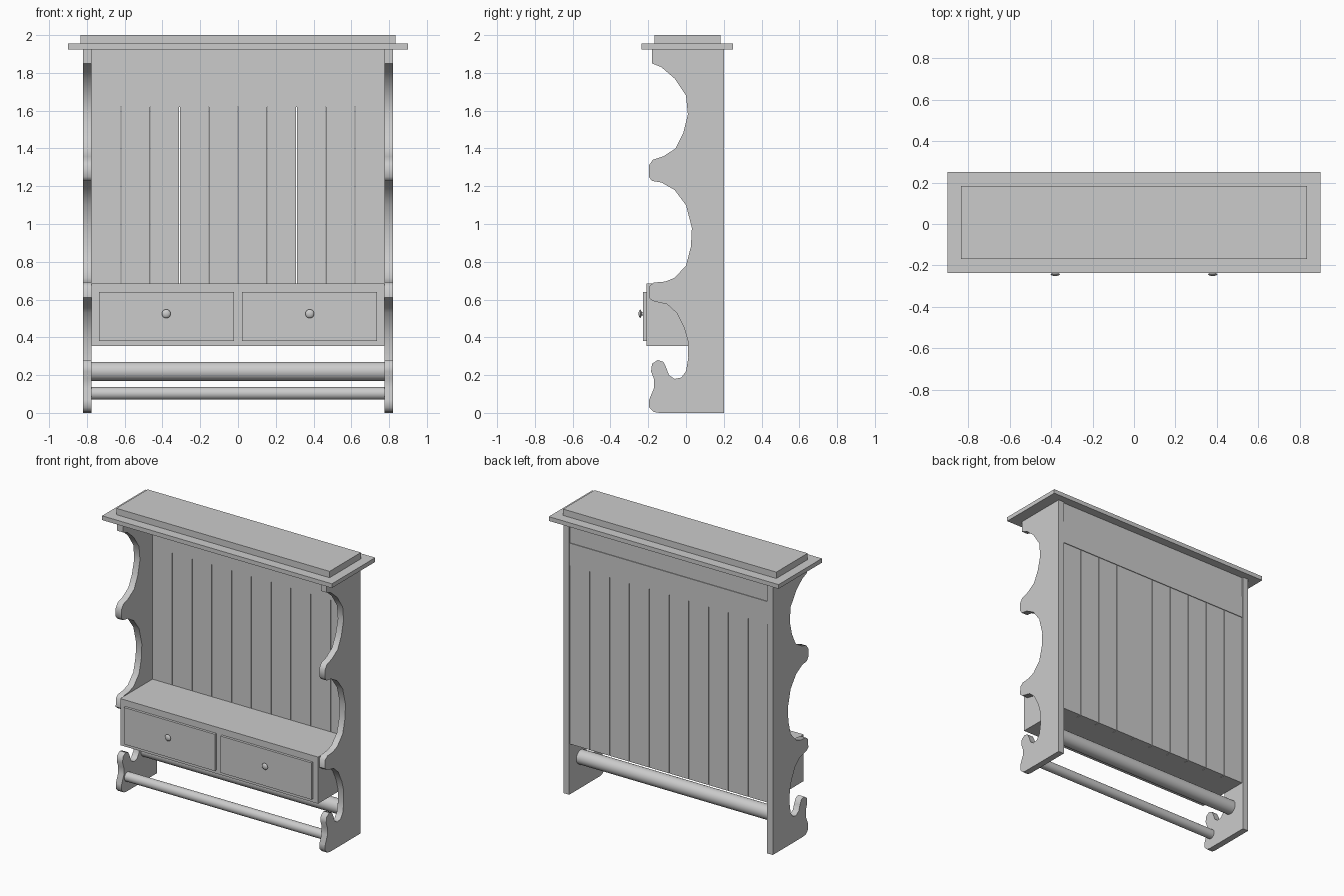
import bpy, bmesh, math
from mathutils import Matrix

if "Cube" in bpy.data.objects:
    bpy.data.objects.remove(bpy.data.objects["Cube"])


def finish(name, bm, smooth=None):
    bmesh.ops.recalc_face_normals(bm, faces=bm.faces)
    me = bpy.data.meshes.new(name)
    bm.to_mesh(me)
    bm.free()
    if smooth:
        me.shade_smooth()
        me.set_sharp_from_angle(angle=math.radians(smooth))
    ob = bpy.data.objects.new(name, me)
    bpy.context.collection.objects.link(ob)
    return ob


def box(name, x0, x1, y0, y1, z0, z1):
    bm = bmesh.new()
    m = Matrix.Translation(((x0 + x1) / 2, (y0 + y1) / 2, (z0 + z1) / 2)) \
        @ Matrix.Diagonal((x1 - x0, y1 - y0, z1 - z0, 1))
    bmesh.ops.create_cube(bm, size=1, matrix=m)
    return finish(name, bm)


def rod(name, y, z, r, half):
    bm = bmesh.new()
    m = Matrix.Translation((0, y, z)) @ Matrix.Rotation(math.pi / 2, 4, 'Y')
    bmesh.ops.create_cone(bm, cap_ends=True, segments=32, radius1=r, radius2=r,
                          depth=2 * half, matrix=m)
    return finish(name, bm, 40)


def extrude_x(name, profile, x0, x1):
    bm = bmesh.new()
    face = bm.faces.new([bm.verts.new((x0, y, z)) for y, z in profile])
    ext = bmesh.ops.extrude_face_region(bm, geom=[face])
    verts = [v for v in ext['geom'] if isinstance(v, bmesh.types.BMVert)]
    bmesh.ops.translate(bm, verts=verts, vec=(x1 - x0, 0, 0))
    return finish(name, bm, 50)


def knob(name, x, z, y):
    # (radius, distance out from the drawer)
    prof = [(0.009, -0.002), (0.009, 0.007), (0.018, 0.010), (0.023, 0.014),
            (0.020, 0.018), (0.010, 0.022), (0, 0.023)]
    bm = bmesh.new()
    vs = [bm.verts.new((x + r, y - d, z)) for r, d in prof]
    es = [bm.edges.new(p) for p in zip(vs, vs[1:])]
    bmesh.ops.spin(bm, geom=vs + es, cent=(x, y, z), axis=(0, 1, 0),
                   angle=2 * math.pi, steps=20, use_duplicate=False)
    bmesh.ops.remove_doubles(bm, verts=bm.verts, dist=1e-5)
    return finish(name, bm, 40)


# scalloped side boards with a hook near the foot (y, z)
side = [(0.2, 1.925), (-0.18, 1.925), (-0.18, 1.85), (-0.13, 1.83), (-0.06, 1.77),
        (0, 1.68), (0.01, 1.58), (-0.015, 1.48), (-0.055, 1.40), (-0.12, 1.358),
        (-0.175, 1.34), (-0.197, 1.31), (-0.197, 1.25), (-0.18, 1.228),
        (-0.13, 1.22), (-0.06, 1.18), (0, 1.10), (0.031, 0.98), (0.026, 0.88),
        (0, 0.78), (-0.06, 0.715), (-0.11, 0.695), (-0.17, 0.69), (-0.195, 0.67),
        (-0.197, 0.61), (-0.175, 0.592), (-0.10, 0.575), (-0.05, 0.53),
        (-0.01, 0.45), (0.01, 0.38), (0.012, 0.29), (0, 0.22), (-0.025, 0.187),
        (-0.06, 0.18), (-0.09, 0.2), (-0.105, 0.24), (-0.12, 0.27), (-0.15, 0.28),
        (-0.18, 0.26), (-0.185, 0.22), (-0.17, 0.18), (-0.17, 0.13), (-0.195, 0.07),
        (-0.195, 0.03), (-0.17, 0.005), (-0.14, 0), (0.2, 0)]
for s, tag in ((-1, "left"), (1, "right")):
    extrude_x("side_board_" + tag, side, s * 0.775, s * 0.82)

# crown
box("crown_lower", -0.9, 0.9, -0.235, 0.25, 1.925, 1.955)
box("crown_upper", -0.835, 0.835, -0.168, 0.182, 1.955, 2.0)

# back: rails on top, ten planks with narrow gaps below
box("top_rail", -0.775, 0.775, 0.145, 0.19, 1.78, 1.925)
box("middle_rail", -0.775, 0.775, 0.15, 0.195, 1.62, 1.78)
pitch = 0.155
for i in range(10):
    x = -0.775 + i * pitch
    gap0 = 0.002 if i else 0
    gap1 = 0.002 if i < 9 else 0
    box("back_plank", x + gap0, x + pitch - gap1, 0.15, 0.19, 0.355, 1.62)

# drawer case, drawer fronts and knobs
box("drawer_case", -0.775, 0.775, -0.21, 0.15, 0.355, 0.685)
for s, tag in ((-1, "left"), (1, "right")):
    xs = sorted((s * 0.022, s * 0.735))
    box("drawer_front_" + tag, *xs, -0.228, -0.208, 0.38, 0.64)
    knob("drawer_knob_" + tag, s * 0.38, 0.525, -0.228)

# rails between the side boards
rod("thick_rod", 0.07, 0.22, 0.05, 0.778)
rod("towel_rod", -0.13, 0.103, 0.033, 0.778)
